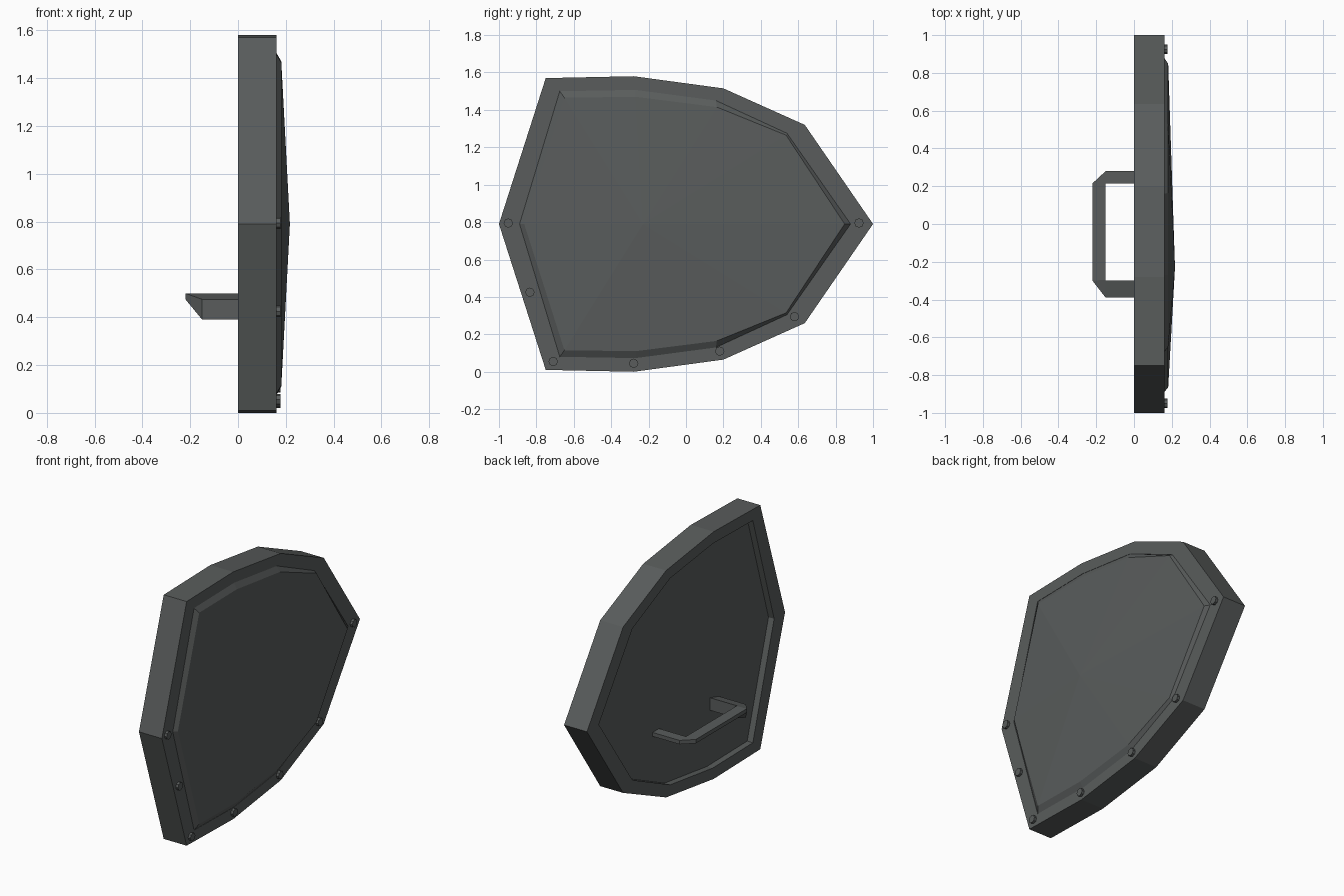
import bpy, bmesh
from mathutils import Matrix

if "Cube" in bpy.data.objects:
    bpy.data.objects.remove(bpy.data.objects["Cube"], do_unlink=True)

MID = 0.79  # height of the shield's line of symmetry

steel = bpy.data.materials.new("dark steel")
steel.use_nodes = True
colour = (0.100, 0.108, 0.107, 1)
steel.diffuse_color = colour
steel.node_tree.nodes["Principled BSDF"].inputs["Base Color"].default_value = colour


def finish(name, bm):
    bmesh.ops.recalc_face_normals(bm, faces=bm.faces)
    mesh = bpy.data.meshes.new(name)
    bm.to_mesh(mesh)
    bm.free()
    mesh.materials.append(steel)
    obj = bpy.data.objects.new(name, mesh)
    bpy.context.collection.objects.link(obj)
    return obj


def outline(half):
    """Mirror the upper half outline (y, height above the middle) to a loop."""
    return half + [(y, -h) for y, h in half[-2:0:-1]]


def add_ring(bm, loop, x):
    return [bm.verts.new((x, y, MID + h)) for y, h in loop]


def bridge(bm, a, b):
    n = len(a)
    for i in range(n):
        j = (i + 1) % n
        bm.faces.new((a[i], a[j], b[j], b[i]))


outer = outline([(-1, 0), (-.75, .78), (-.28, .79), (.2, .725), (.635, .53), (1, 0)])
inner = outline([(-.89, 0), (-.675, .71), (-.27, .717), (.16, .66), (.54, .485), (.88, 0)])
crown = outline([(-.865, 0), (-.65, .675), (-.27, .68), (.165, .625), (.535, .475), (.848, 0)])

# Rim: a thick frame around the panel
bm = bmesh.new()
rings = [add_ring(bm, loop, x) for loop, x in
         ((outer, 0), (outer, .162), (inner, .162), (inner, 0))]
for i in range(4):
    bridge(bm, rings[i], rings[(i + 1) % 4])
finish("rim", bm)

# Panel: recessed flat back, bevelled edge and shallow faceted dome
bm = bmesh.new()
back = add_ring(bm, inner, .04)
edge = add_ring(bm, inner, .16)
top = add_ring(bm, crown, .181)
bm.faces.new(back)
bridge(bm, back, edge)
bridge(bm, edge, top)
apex = bm.verts.new((.217, -.23, MID))
for i, v in enumerate(top):
    bm.faces.new((v, top[(i + 1) % len(top)], apex))
finish("panel", bm)

# Rivets along the lower half of the rim
rivets = [(-.95, .795), (-.835, .425), (-.71, .055), (-.28, .045),
          (.18, .11), (.58, .295), (.925, .795)]
for i, (y, z) in enumerate(rivets):
    bm = bmesh.new()
    bmesh.ops.create_cone(bm, cap_ends=True, segments=8, radius1=.025, radius2=.025,
                          depth=.04, matrix=Matrix.Rotation(1.5708, 4, 'Y'))
    finish(f"rivet_{i + 1}", bm).location = (.158, y, z)

# Handle: a strip swept from one foot to the other, front foot deeper
# each station: outer x, outer y, inner x, inner y, outer low/high, inner low/high
stations = [
    (.05, -.39, .05, -.30, .39, .475, .42, .5),
    (-.15, -.39, -.15, -.30, .39, .475, .42, .5),
    (-.22, -.30, -.15, -.295, .475, .5, .475, .5),
    (-.22, .215, -.15, .21, .475, .5, .475, .5),
    (-.15, .28, -.15, .215, .475, .5, .475, .5),
    (.05, .28, .05, .215, .475, .5, .475, .5),
]
bm = bmesh.new()
sections = []
for ox, oy, ix, iy, olow, ohigh, ilow, ihigh in stations:
    sections.append([bm.verts.new(p) for p in
                     ((ox, oy, olow), (ox, oy, ohigh), (ix, iy, ihigh), (ix, iy, ilow))])
for a, b in zip(sections, sections[1:]):
    bridge(bm, a, b)
bm.faces.new(sections[0])
bm.faces.new(sections[-1])
finish("handle", bm)
